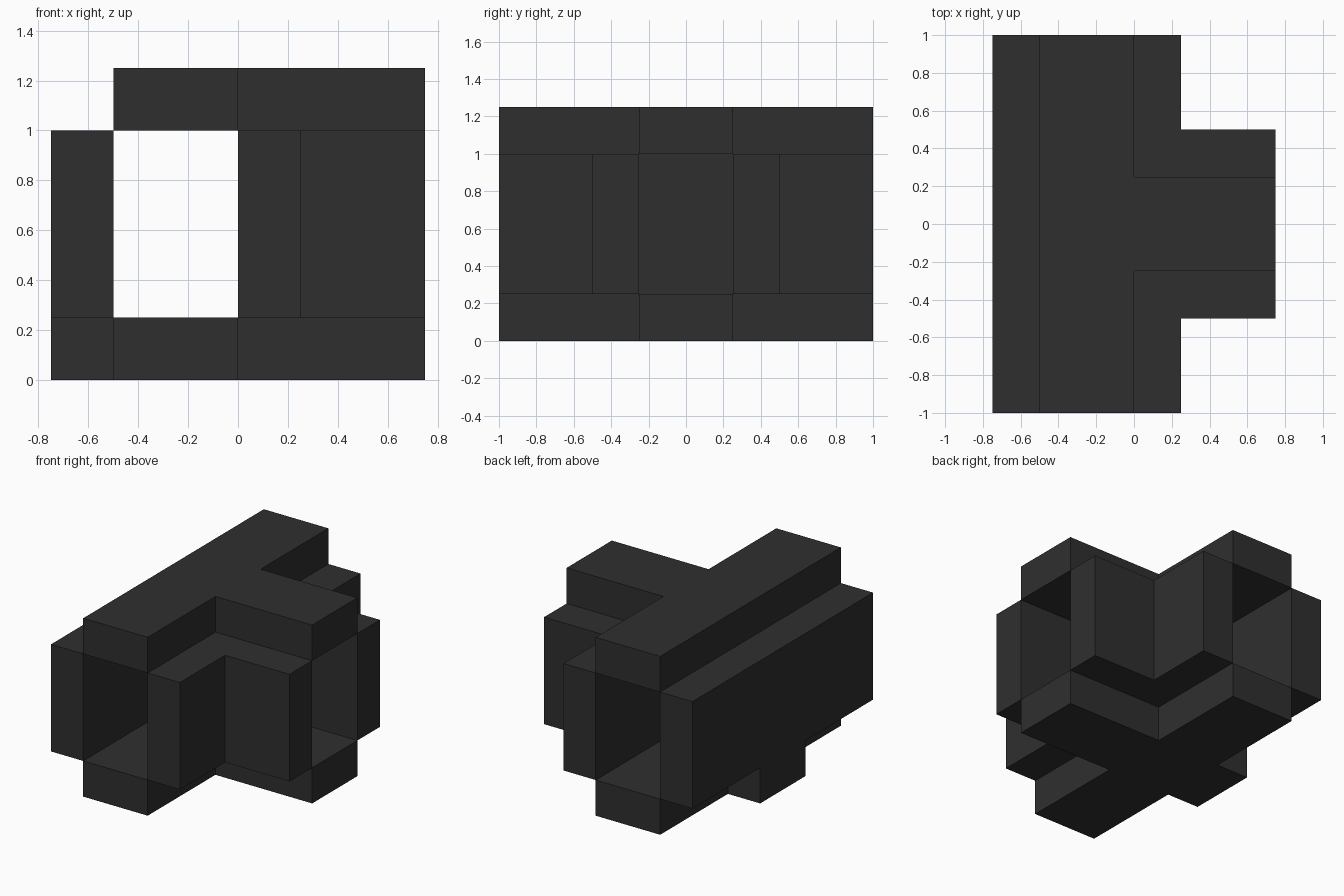
import bpy
import bmesh

cube = bpy.data.objects.get("Cube")
if cube:
    bpy.data.objects.remove(cube, do_unlink=True)

# Single dark grey colour
grey = bpy.data.materials.new("dark_grey")
grey.use_nodes = True
colour = (0.028, 0.028, 0.028, 1)
grey.diffuse_color = colour
bsdf = next(n for n in grey.node_tree.nodes if n.type == "BSDF_PRINCIPLED")
bsdf.inputs["Base Color"].default_value = colour


def prism(name, outline, bottom, top):
    """Extrude a plan outline upwards from bottom to top."""
    bm = bmesh.new()
    face = bm.faces.new([bm.verts.new((x, y, bottom)) for x, y in outline])
    result = bmesh.ops.extrude_face_region(bm, geom=[face])
    raised = [v for v in result["geom"] if isinstance(v, bmesh.types.BMVert)]
    bmesh.ops.translate(bm, vec=(0, 0, top - bottom), verts=raised)
    bmesh.ops.recalc_face_normals(bm, faces=bm.faces)
    mesh = bpy.data.meshes.new(name)
    bm.to_mesh(mesh)
    bm.free()
    mesh.materials.append(grey)
    obj = bpy.data.objects.new(name, mesh)
    bpy.context.collection.objects.link(obj)
    return obj


def mirrored(half):
    """Close a half outline by reflecting it across y = 0."""
    return half + [(x, -y) for x, y in reversed(half)]


# Floor: a straight strip crossed by a side arm and a short stub
branch = [(0.75, 0.25), (0, 0.25), (0, 1), (-0.5, 1)]
prism("floor", mirrored(branch + [(-0.5, 0.25), (-0.75, 0.25)]), 0, 0.25)

# Roof: a T-shaped slab
prism("roof", mirrored(branch), 1, 1.25)

# Long closed wall
prism("long_wall", mirrored([(-0.5, 1), (-0.75, 1)]), 0.25, 1)

# L-shaped corner walls on either side of the branch opening
corner = [(0, 0.25), (0.75, 0.25), (0.75, 0.5), (0.25, 0.5), (0.25, 1), (0, 1)]
for name, side in (("front_corner_wall", -1), ("back_corner_wall", 1)):
    prism(name, [(x, y * side) for x, y in corner], 0.25, 1)
